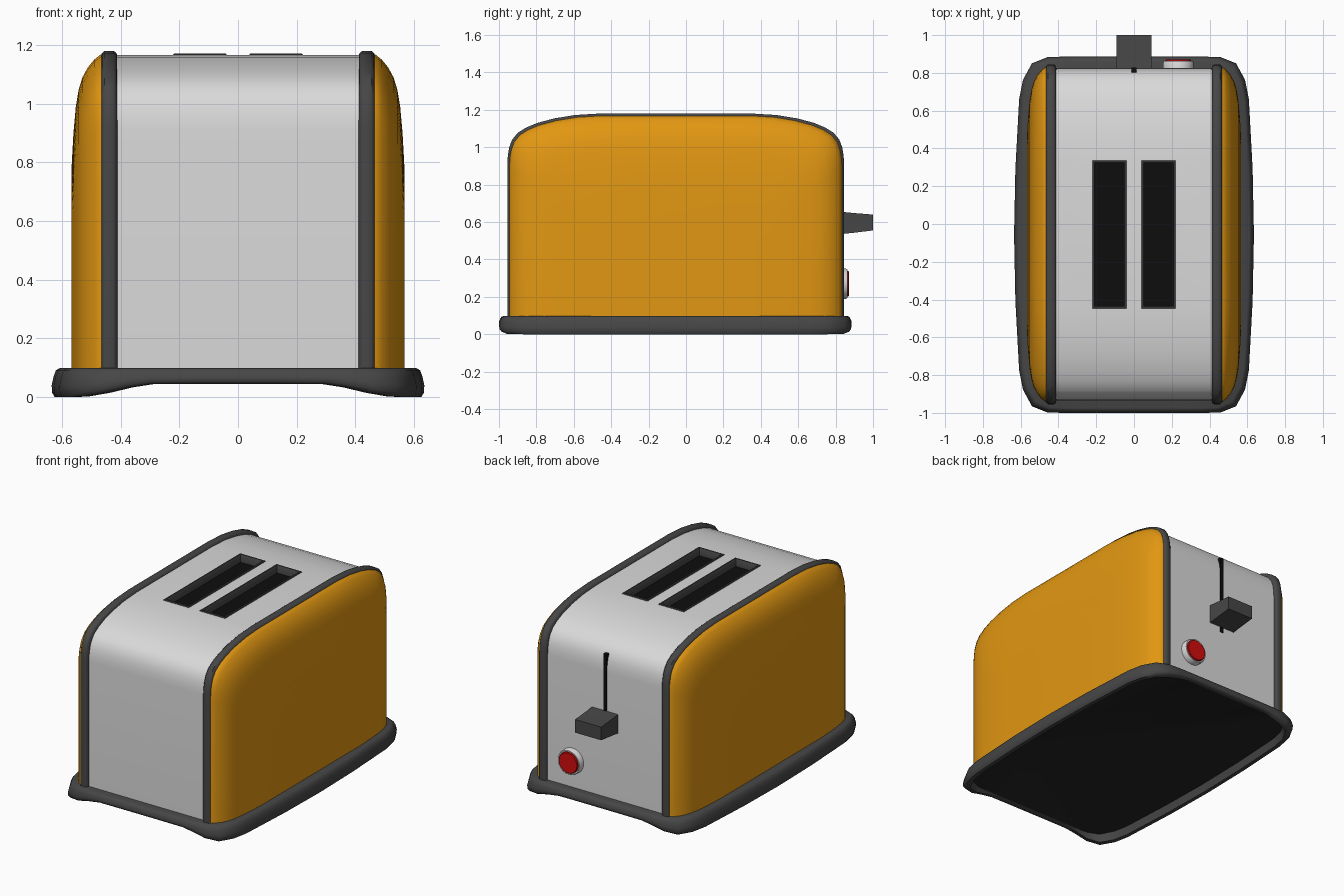
import bpy, bmesh, math

if "Cube" in bpy.data.objects:
    bpy.data.objects.remove(bpy.data.objects["Cube"])

CY = -0.055  # body centre along y


def material(name, r, g, b):
    m = bpy.data.materials.new(name)
    m.diffuse_color = (r, g, b, 1)
    m.use_nodes = True
    m.node_tree.nodes["Principled BSDF"].inputs["Base Color"].default_value = m.diffuse_color
    return m


steel = material("brushed steel", 0.70, 0.70, 0.70)
orange = material("orange enamel", 0.76, 0.31, 0.006)
dark = material("dark grey plastic", 0.062, 0.062, 0.062)
under = material("underside grey", 0.018, 0.018, 0.018)
black = material("slot black", 0.004, 0.004, 0.004)
red = material("button red", 0.66, 0.004, 0.004)


def finish(name, bm, mats, mirror=False, angle=35):
    bmesh.ops.recalc_face_normals(bm, faces=bm.faces[:])
    me = bpy.data.meshes.new(name)
    bm.to_mesh(me)
    bm.free()
    for m in mats:
        me.materials.append(m)
    ob = bpy.data.objects.new(name, me)
    bpy.context.collection.objects.link(ob)
    bpy.ops.object.select_all(action='DESELECT')
    ob.select_set(True)
    bpy.context.view_layer.objects.active = ob
    bpy.ops.object.shade_smooth_by_angle(angle=math.radians(angle))
    if mirror:
        mod = ob.modifiers.new("Mirror", 'MIRROR')
        mod.use_mirror_merge = False
    return ob


def loft(rings, closed=True, caps=True, skip=None, cap_mats=(0, 0)):
    """Skin a list of rings with equal point counts."""
    bm = bmesh.new()
    vs = [[bm.verts.new(p) for p in ring] for ring in rings]
    n = len(rings[0])
    for i in range(len(vs) - 1):
        for j in range(n if closed else n - 1):
            if skip and skip(i, j):
                continue
            k = (j + 1) % n
            bm.faces.new((vs[i][j], vs[i][k], vs[i + 1][k], vs[i + 1][j]))
    if caps:
        bm.faces.new(vs[0]).material_index = cap_mats[0]
        bm.faces.new(vs[-1]).material_index = cap_mats[1]
    return bm


# Shoulder curve: inward offset from the end, drop from the top
SHOULDER = [(0, -.26), (.003, -.22), (.010, -.18), (.025, -.14), (.055, -.103), (.10, -.075),
            (.16, -.05), (.25, -.026), (.36, -.008), (.49, 0)]


def arch(x, hw, top):
    """Toaster side profile at a given x, from back foot over the top to front foot."""
    half = [(hw, .08)] + [(hw - a, top + b) for a, b in SHOULDER]
    pts = half + [(-y, z) for y, z in reversed(half)]
    return [(x, y + CY, z) for y, z in pts]


# Steel body shell with two open slots in the flat top
cols = (-.43, -.22, -.04, .04, .22, .43)
flat = len(SHOULDER)
finish("steel_body", loft([arch(x, .88, 1.165) for x in cols], closed=False, caps=False,
                          skip=lambda i, j: j == flat and i in (1, 3)), [steel])

# Rounded dark trim hoops
trim = [(.411, .022), (.414, .008), (.424, 0), (.455, 0), (.464, .008), (.467, .022)]
finish("trim_hoop", loft([arch(x, .90 - d, 1.18 - d) for x, d in trim]), [dark], True, 50)

# Domed orange side panels
dome = [(.45, 0), (.467, 0), (.490, .018), (.512, .045), (.530, .078), (.543, .12),
        (.553, .18), (.561, .27), (.567, .38)]
finish("side_panel", loft([arch(x, .888 - d, 1.168 - d) for x, d in dome]), [orange], True, 60)


# Bread slots: framed trays with black floors
def rect(cx, hx, hy, z):
    return [(cx + sx * hx, CY + sy * hy, z) for sx, sy in ((-1, -1), (1, -1), (1, 1), (-1, 1))]


tray = [(0, 1.10), (0, 1.167), (.003, 1.171), (.011, 1.171), (.013, 1.168), (.013, 1.12)]
finish("bread_slot", loft([rect(.13, .091 - d, .392 - d, z) for d, z in tray],
                          cap_mats=(0, 1)), [dark, black], True)

# Base skirt: plan outline, arched at the front and back
quad = [(.635, 0), (.628, .35), (.608, .72), (.588, .82), (.54, .908), (.46, .94), (.38, .943),
        (.3, .943), (.15, .943), (0, .943)]
outline = quad + [(-x, y) for x, y in quad[-2::-1]]
outline += [(-x, -y) for x, y in outline[1:-1]]


def base_ring(d, t, z=None):
    ring = []
    for x, y in outline:
        s = min(max((abs(x) - .28) / .29, 0), 1)
        b = .045 - .045 * s * s * (3 - 2 * s)
        ring.append((x * (1 - d / .635), y * (1 - d / .943) - .057,
                     b + t * (.098 - b) if z is None else z))
    return ring


rings = [base_ring(.045, 0, .05), base_ring(.035, 0), base_ring(.010, 0), base_ring(.001, .15),
         base_ring(0, .4), base_ring(.006, .7), base_ring(.014, .92), base_ring(.026, 1),
         base_ring(.2, 1)]
finish("base", loft(rings, cap_mats=(1, 0)), [dark, under], angle=50)

# Lever track on the back
bm = bmesh.new()
bmesh.ops.create_cube(bm, size=1)
for v in bm.verts:
    v.co = (v.co.x * .024, .81 + v.co.y * .036, .76 + v.co.z * .52)
finish("lever_track", bm, [black])

# Tapered lever knob
lever = [(.826, .535, .655), (.90, .543, .648), (1.0, .555, .640)]
finish("lever", loft([[(-.093, y, a), (.093, y, a), (.093, y, b), (-.093, y, b)]
                      for y, a, b in lever]), [dark], angle=20)


# Round button with steel ring
def disc(r, y, n=32):
    return [(.235 + r * math.cos(2 * math.pi * i / n), y,
             .27 + r * math.sin(2 * math.pi * i / n)) for i in range(n)]


finish("button_ring", loft([disc(.081, .81), disc(.081, .855), disc(.077, .863),
                            disc(.070, .863), disc(.068, .85)]), [steel])
finish("button", loft([disc(.068, .84), disc(.068, .867), disc(.064, .871)]), [red])
